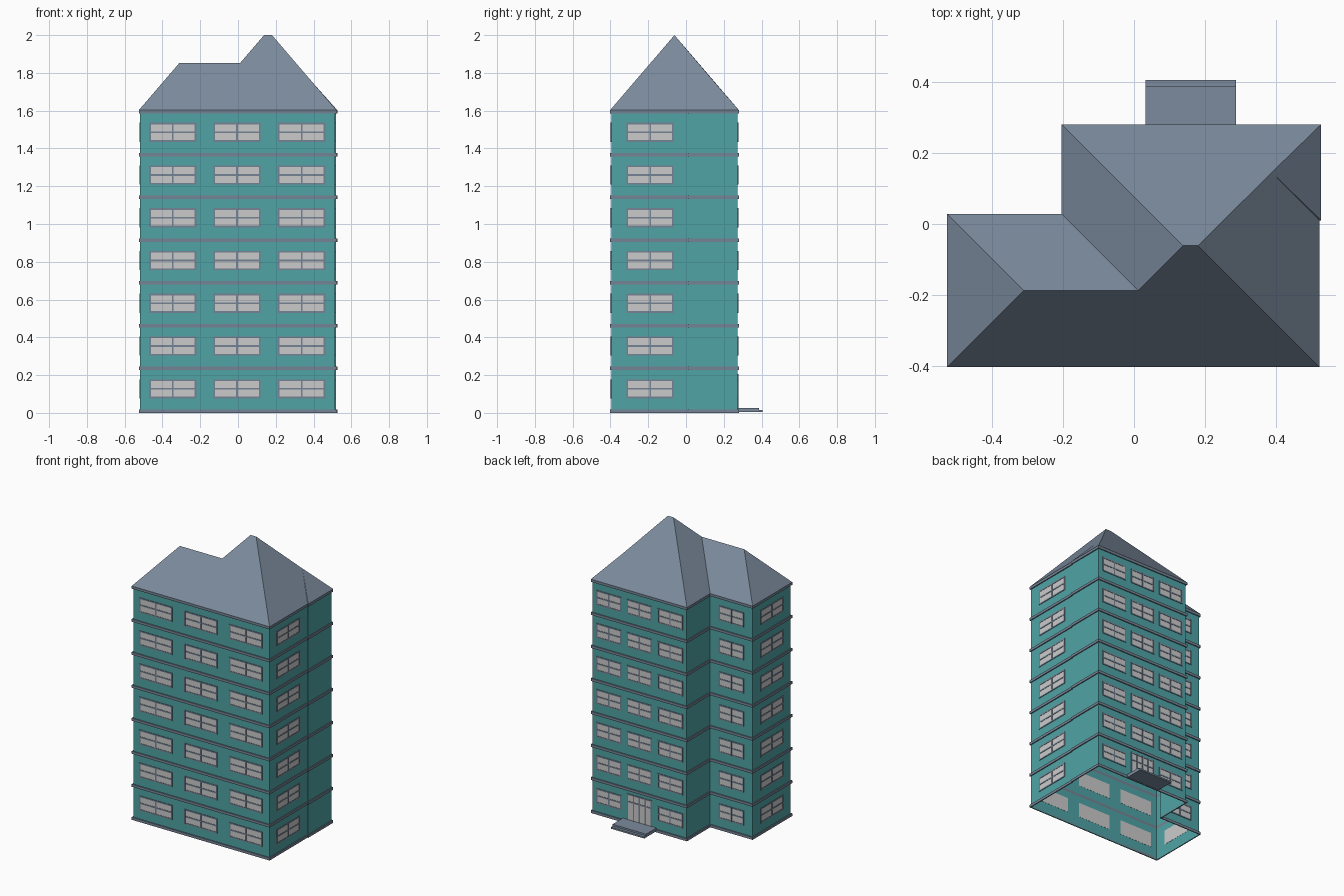
import bpy, bmesh
from mathutils import Matrix, Vector

if "Cube" in bpy.data.objects:
    bpy.data.objects.remove(bpy.data.objects["Cube"])

FLOORS, STEP, BAND = 7, 0.2264, 0.018
EAVE = FLOORS * STEP + BAND


def material(name, rgb):
    m = bpy.data.materials.new(name)
    m.diffuse_color = (*rgb, 1)
    m.use_nodes = True
    m.node_tree.nodes["Principled BSDF"].inputs["Base Color"].default_value = m.diffuse_color
    return m


TEAL = material("teal_wall", (0.08, 0.37, 0.38))
SLATE = material("slate", (0.20, 0.26, 0.34))
TRIM = material("trim", (0.18, 0.23, 0.30))
GLASS = material("pane", (0.60, 0.59, 0.59))


def finish(bm, name, mat, recalc=True):
    if recalc:
        bmesh.ops.recalc_face_normals(bm, faces=bm.faces[:])
    me = bpy.data.meshes.new(name)
    bm.to_mesh(me)
    bm.free()
    me.materials.append(mat)
    ob = bpy.data.objects.new(name, me)
    bpy.context.collection.objects.link(ob)
    return ob


# Eaves outline, counter-clockwise
OUTER = [(-.525, -.402), (.521, -.402), (.521, .01), (.526, .01),
         (.526, .28), (-.203, .28), (-.203, .028), (-.525, .028)]


def inset(pts, d):
    # Move every edge of a right-angled outline inwards
    out = []
    for i, p in enumerate(pts):
        p = Vector(p)
        a = (p - Vector(pts[i - 1])).normalized()
        b = (Vector(pts[(i + 1) % len(pts)]) - p).normalized()
        out.append(p + d * (Vector((-a.y, a.x)) + Vector((-b.y, b.x))))
    return out


INNER = inset(OUTER, 0.007)


def loop(bm, pts, z):
    return [bm.verts.new((p[0], p[1], z)) for p in pts]


def bridge(bm, lo, hi):
    n = len(lo)
    for i in range(n):
        j = (i + 1) % n
        bm.faces.new((lo[i], lo[j], hi[j], hi[i]))


# Open-bottomed wall shell
bm = bmesh.new()
bridge(bm, loop(bm, INNER, 0), loop(bm, INNER, EAVE))
finish(bm, "walls", TEAL, recalc=False)

# Storey bands: hollow rings around the walls
bm = bmesh.new()
for i in range(FLOORS + 1):
    z = i * STEP
    rings = [loop(bm, INNER, z), loop(bm, OUTER, z),
             loop(bm, OUTER, z + BAND), loop(bm, INNER, z + BAND)]
    for k in range(4):
        bridge(bm, rings[k], rings[(k + 1) % 4])
finish(bm, "storey_bands", TRIM)

# Hipped roof: eaves points 0-7, ridge points 8-12
bm = bmesh.new()
v = loop(bm, OUTER, EAVE)
for p in [(-.31, -.187, 1.853), (.012, -.187, 1.853), (.138, -.061, 2.0),
          (.18, -.061, 2.0), (.387, .145, 1.758)]:
    v.append(bm.verts.new(p))
for f in [(0, 1, 11, 10, 9, 8), (1, 2, 12, 11), (2, 3, 12), (3, 4, 12),
          (4, 5, 10, 11, 12), (5, 6, 9, 10), (6, 7, 8, 9), (7, 0, 8)]:
    bm.faces.new([v[i] for i in f])
finish(bm, "hipped_roof", SLATE, recalc=False)


def box(bm, origin, u, n, us, zs, ds):
    # Box in wall coordinates: along the wall, upwards, outwards
    u, n = Vector((*u, 0)), Vector((*n, 0))
    c = Vector((*origin, 0)) + u * sum(us) / 2 + n * sum(ds) / 2
    c.z = sum(zs) / 2
    su, sn = u * (us[1] - us[0]), n * (ds[1] - ds[0])
    m = Matrix(((su.x, sn.x, 0, c.x), (su.y, sn.y, 0, c.y),
                (0, 0, zs[1] - zs[0], c.z), (0, 0, 0, 1)))
    bmesh.ops.create_cube(bm, size=1, matrix=m)


def glazing(frame, glass, wall, w, z0, z1, uprights, rails, t=.009):
    # Pane, outer frame and glazing bars; uprights and rails are fractions
    o, u, n = wall
    box(glass, o, u, n, (-w / 2, w / 2), (z0, z1), (-.001, .0015))
    for f in (0, *uprights, 1):
        x = -w / 2 + t / 2 + f * (w - t)
        box(frame, o, u, n, (x - t / 2, x + t / 2), (z0, z1), (-.0005, .004))
    for f in (0, *rails, 1):
        z = z0 + t / 2 + f * (z1 - z0 - t)
        box(frame, o, u, n, (-w / 2, w / 2), (z - t / 2, z + t / 2), (-.0005, .0035))


FRONT, BACK, WING = INNER[0].y, INNER[4].y, INNER[6].y
LEFT, RIGHT = INNER[0].x, INNER[1].x
DOOR_X = 0.16
facades = {
    "front": [(((x, FRONT), (1, 0), (0, -1)), .25) for x in (-.345, -.005, .337)],
    "right": [(((RIGHT, -.19), (0, 1), (1, 0)), .25)],
    "left": [(((LEFT, -.19), (0, 1), (-1, 0)), .25)],
    "back": [(((x, BACK), (1, 0), (0, 1)), .19) for x in (.392, DOOR_X, -.072)],
    "wing_back": [(((-.36, WING), (1, 0), (0, 1)), .19)],
}

# Windows on every storey, leaving out the doorway
for side, spots in facades.items():
    frame, glass = bmesh.new(), bmesh.new()
    for wall, w in spots:
        for i in range(FLOORS):
            if side == "back" and i == 0 and wall[0][0] == DOOR_X:
                continue
            z = i * STEP + .077
            glazing(frame, glass, wall, w, z, z + .101, (.5,), (.5,))
    finish(frame, side + "_window_frames", TRIM)
    finish(glass, side + "_window_panes", GLASS)

# Glazed entrance door
frame, glass = bmesh.new(), bmesh.new()
glazing(frame, glass, ((DOOR_X, BACK), (1, 0), (0, 1)), .19, .018, .205,
        (.25, .5, .75), (.72,))
finish(frame, "door_frame", TRIM)
finish(glass, "door_panes", GLASS)

# Entrance steps
for name, y1, z0, z1 in (("lower_step", .405, .004, .015), ("upper_step", .386, .015, .027)):
    bm = bmesh.new()
    box(bm, (DOOR_X, 0), (1, 0), (0, 1), (-.127, .127), (z0, z1), (BACK, y1))
    finish(bm, name, SLATE)
